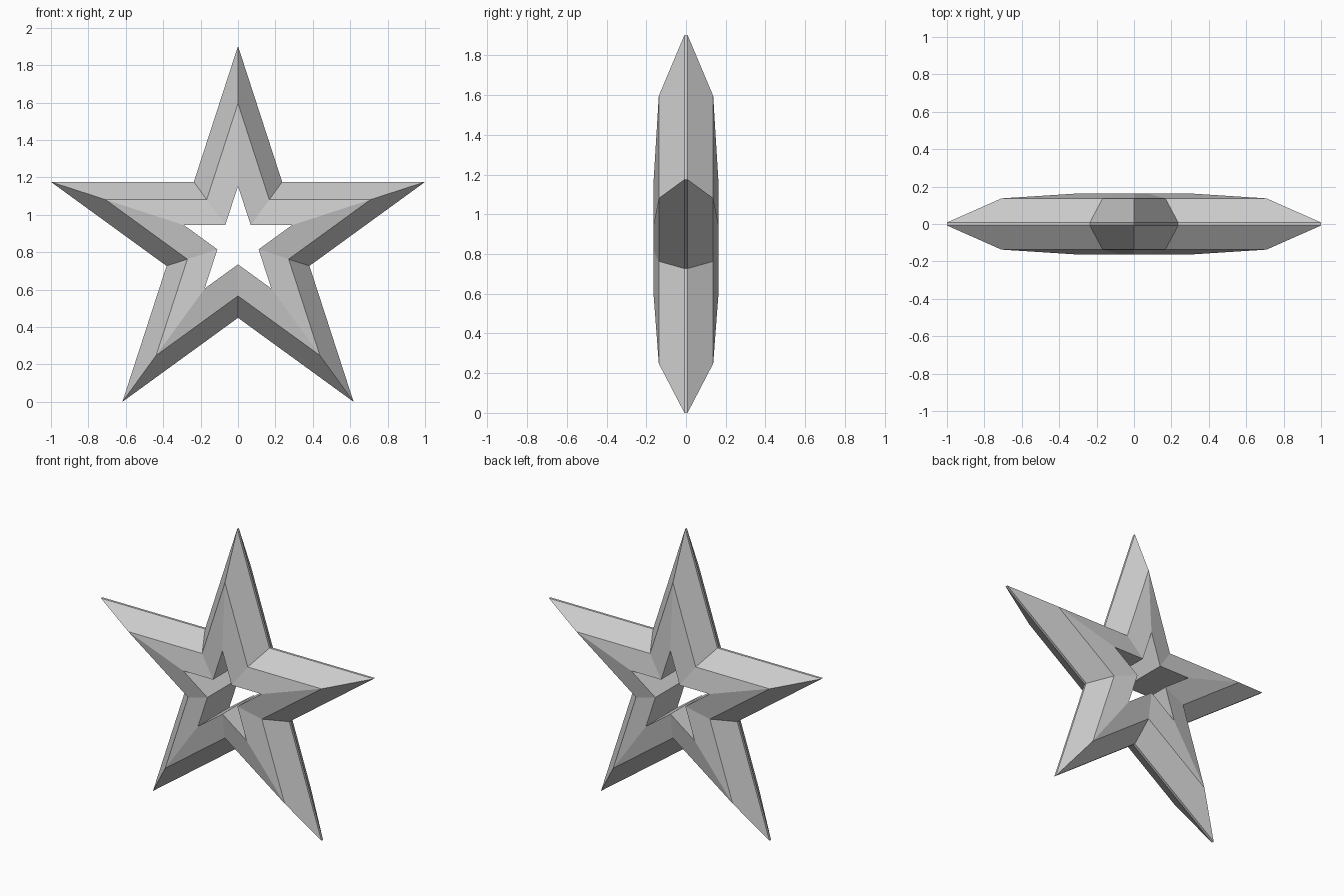
import bpy, bmesh
from math import sin, cos, pi

if "Cube" in bpy.data.objects:
    bpy.data.objects.remove(bpy.data.objects["Cube"])

CENTRE_Z = 0.851
RATIO = 0.382          # notch radius / tip radius of a regular five-pointed star

# Star outlines (tip radius, y) running from front hole edge, round the rim, to back hole edge
RINGS = [(0.303, -0.164), (0.745, -0.137), (1.0515, -0.008),
         (1.0515, 0.008), (0.745, 0.137), (0.303, 0.164)]


def star_ring(bm, radius, y):
    verts = []
    for i in range(10):
        r = radius if i % 2 == 0 else radius * RATIO
        a = i * pi / 5
        verts.append(bm.verts.new((r * sin(a), y, CENTRE_Z + r * cos(a))))
    return verts


# Bevelled star frame: bridge each outline to the next, closing through the hole
bm = bmesh.new()
rings = [star_ring(bm, r, y) for r, y in RINGS]
for k, ring in enumerate(rings):
    nxt = rings[(k + 1) % len(rings)]
    for i in range(10):
        j = (i + 1) % 10
        bm.faces.new((ring[i], ring[j], nxt[j], nxt[i]))
bmesh.ops.recalc_face_normals(bm, faces=bm.faces)

mesh = bpy.data.meshes.new("star_frame")
bm.to_mesh(mesh)
bm.free()
bpy.context.collection.objects.link(bpy.data.objects.new("star_frame", mesh))
